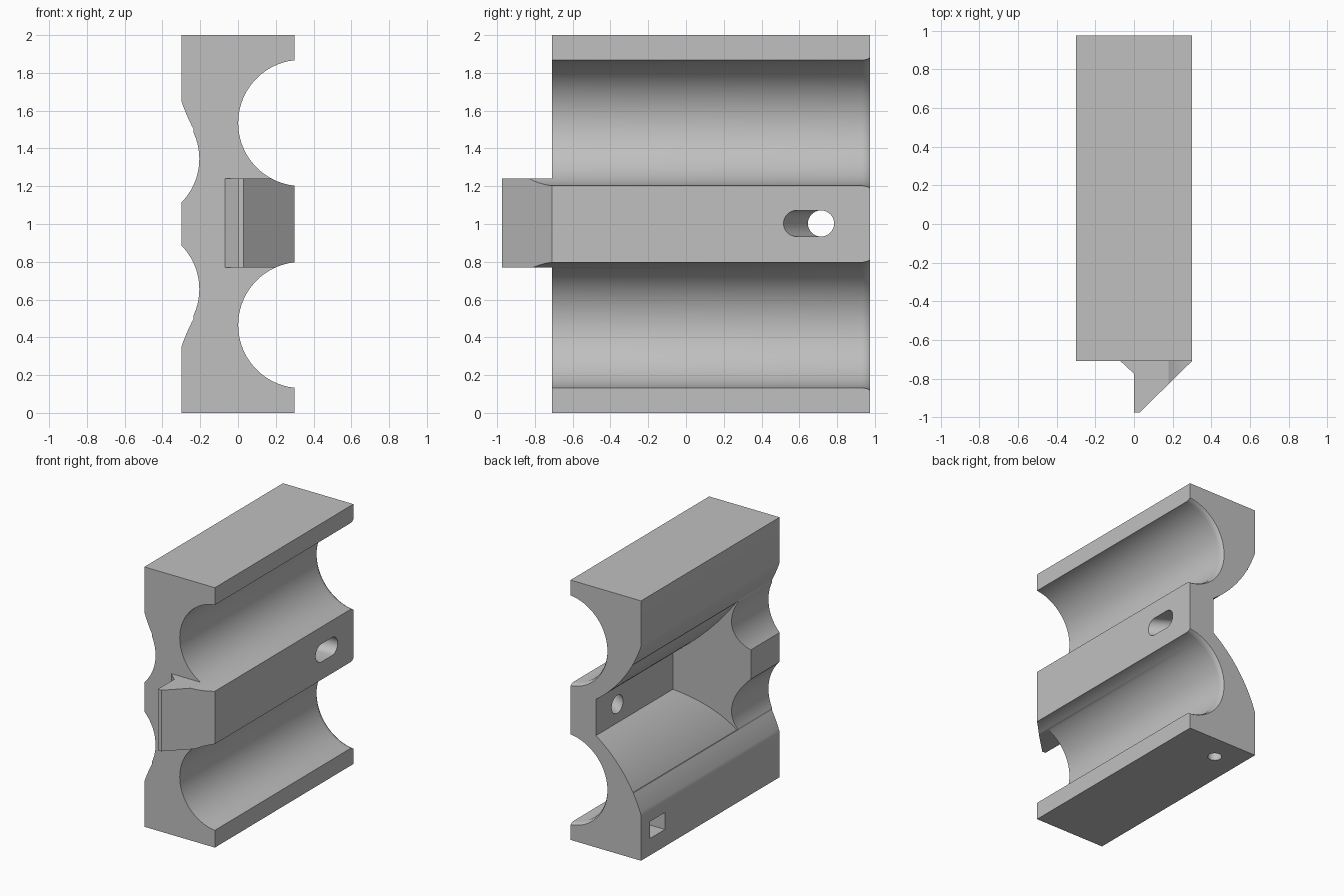
import bpy, bmesh
from math import sin, cos, pi, sqrt

cube = bpy.data.objects.get("Cube")
if cube:
    bpy.data.objects.remove(cube, do_unlink=True)

grey = bpy.data.materials.new("plain grey")
grey.use_nodes = True
colour = (0.53, 0.53, 0.53, 1)
grey.diffuse_color = colour
grey.node_tree.nodes["Principled BSDF"].inputs["Base Color"].default_value = colour

BACK, FRONT = 0.975, -0.71


def loft(name, rings):
    """Closed solid through rings that have equal point counts."""
    bm = bmesh.new()
    loops = [[bm.verts.new(p) for p in ring] for ring in rings]
    n = len(loops[0])
    for a, b in zip(loops, loops[1:]):
        for i in range(n):
            j = (i + 1) % n
            bm.faces.new((a[i], a[j], b[j], b[i]))
    bm.faces.new(loops[0])
    bm.faces.new(loops[-1])
    bmesh.ops.recalc_face_normals(bm, faces=bm.faces)
    mesh = bpy.data.meshes.new(name)
    bm.to_mesh(mesh)
    bm.free()
    mesh.materials.append(grey)
    ob = bpy.data.objects.new(name, mesh)
    bpy.context.collection.objects.link(ob)
    return ob


def along_y(name, outline, y0, y1):
    return loft(name, [[(x, y, z) for x, z in outline] for y in (y0, y1)])


def circle(r, n=64):
    return [(r * cos(2 * pi * i / n), r * sin(2 * pi * i / n)) for i in range(n)]


def combine(target, other, operation):
    mod = target.modifiers.new(other.name, 'BOOLEAN')
    mod.operation = operation
    mod.solver = 'EXACT'
    mod.object = other
    bpy.context.view_layer.objects.active = target
    bpy.ops.object.modifier_apply(modifier=mod.name)
    bpy.data.objects.remove(other, do_unlink=True)


def span(a, b, n):
    return [a + (b - a) * i / n for i in range(n + 1)]


def mirrored(half):
    """Complete an outline symmetric about z = 1."""
    return half + [(x, 2 - z) for x, z in reversed(half)]


def bulge(z):
    return 0.675 - sqrt(1.03 ** 2 - (z - 0.0165) ** 2)


def scoop(z):
    return -0.535 + sqrt(0.33 ** 2 - (z - 0.655) ** 2)


# Body: block with bulged shoulders and two scooped channels on the -x side
half = [(0.3, 0), (-0.3, 0)]
half += [(bulge(z), z) for z in span(0.35, 0.5, 8)]
half += [(scoop(z), z) for z in span(0.515, 0.887, 22)]
body = along_y("clip_body", mirrored(half), FRONT, BACK)

# Wedge shaped tongue at the front
wedge = [(0, BACK * -1), (0.03, -BACK), (0.3, FRONT), (0.3, -0.6),
         (-0.07, -0.6), (-0.07, FRONT), (0, -0.775)]
tongue = loft("tongue", [[(x, y, z) for x, y in wedge] for z in (0.77, 1.24)])
combine(body, tongue, 'UNION')

# Two round channels on the +x side, flared at the back
for z in (0.465, 1.535):
    rings = [[(0.335 + u, y, z + v) for u, v in circle(r, 96)]
             for y, r in ((-1.2, 0.334), (0.935, 0.334), (0.96, 0.339),
                          (BACK, 0.349), (1.1, 0.349))]
    combine(body, loft("channel", rings), 'DIFFERENCE')

# Deep pocket between the shoulders, ending in a slanted wall
half = [(-0.4, 0.507)] + [(bulge(z), z) for z in span(0.507, 0.86, 24)]
outline = mirrored(half)
pocket = loft("pocket", [[(x, 0.04 + 1.044 * (x - 0.083), z) for x, z in outline],
                         [(x, 1.2, z) for x, z in outline]])
combine(body, pocket, 'DIFFERENCE')


# Hole through the web that widens to a slot on the +x face
def slot(x, stretch):
    return [(x, 0.715 + u - (stretch if u < -1e-6 else 0), 1.003 + v)
            for u, v in circle(0.069, 50)]


combine(body, loft("cord_hole", [slot(0.02, 0), slot(0.083, 0),
                                 slot(0.3, 0.13), slot(0.4, 0.13)]), 'DIFFERENCE')

# Square nut slot and the bolt hole that meets it from below
square = [(-0.4, 0.13), (0, 0.13), (0, 0.26), (-0.4, 0.26)]
combine(body, along_y("nut_slot", square, 0.685, 0.865), 'DIFFERENCE')
bolt = [[(-0.095 + u, 0.775 + v, z) for u, v in circle(0.05, 32)] for z in (-0.1, 0.2)]
combine(body, loft("bolt_hole", bolt), 'DIFFERENCE')

# Smooth the curved walls, keep the edges crisp
bpy.ops.object.select_all(action='DESELECT')
body.select_set(True)
bpy.context.view_layer.objects.active = body
bpy.ops.object.shade_smooth_by_angle(angle=pi / 7)
